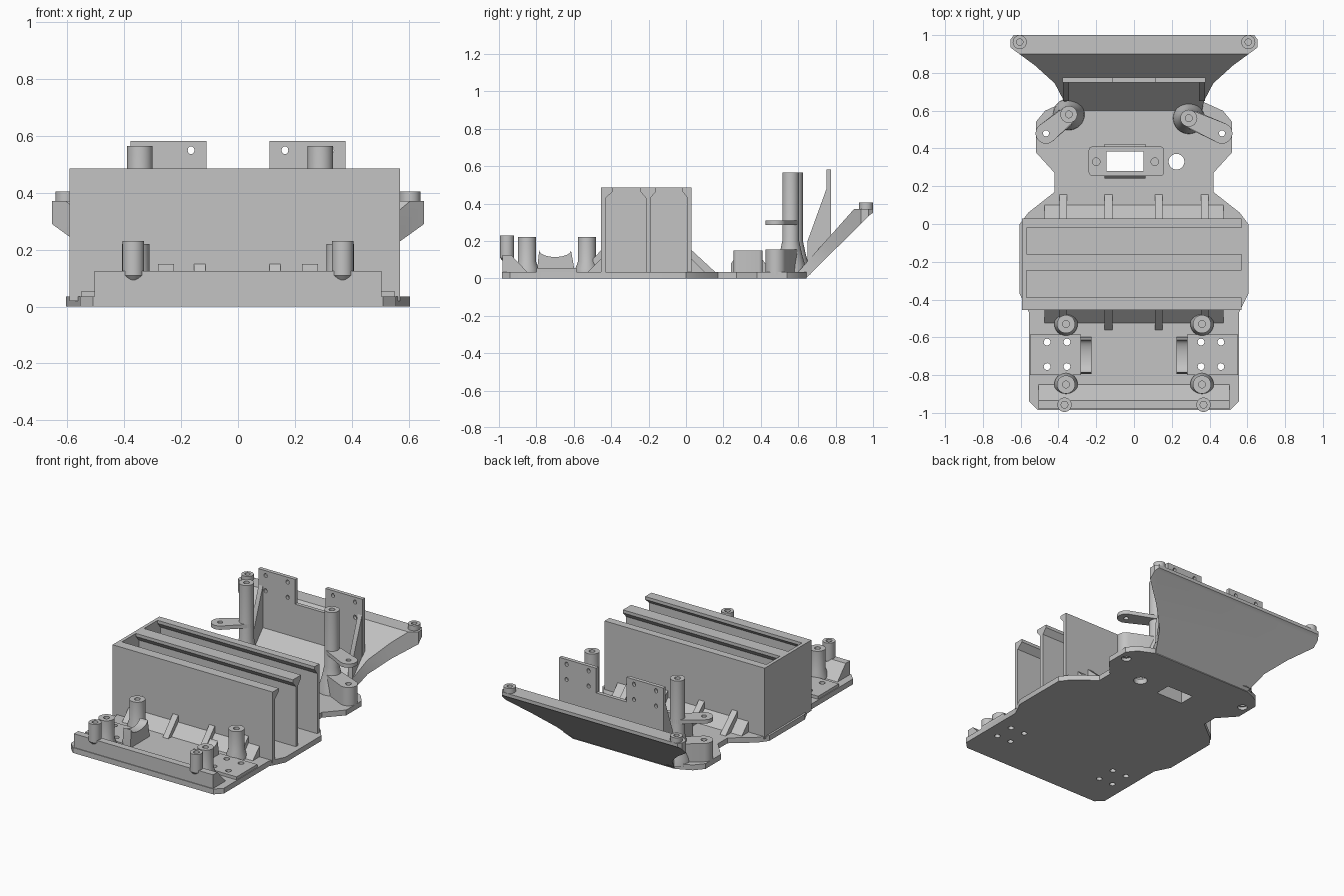
import bpy, bmesh, math
from mathutils import Vector

if "Cube" in bpy.data.objects:
    bpy.data.objects.remove(bpy.data.objects["Cube"], do_unlink=True)

grey = bpy.data.materials.new("plain_grey")
grey.use_nodes = True
COLOUR = (0.55, 0.55, 0.55, 1)
grey.diffuse_color = COLOUR
grey.node_tree.nodes["Principled BSDF"].inputs["Base Color"].default_value = COLOUR
FLOOR = 0.035
parts = []


def finish(name, bm):
    bmesh.ops.recalc_face_normals(bm, faces=bm.faces)
    mesh = bpy.data.meshes.new(name)
    bm.to_mesh(mesh)
    bm.free()
    mesh.materials.append(grey)
    obj = bpy.data.objects.new(name, mesh)
    bpy.context.collection.objects.link(obj)
    parts.append(obj)
    return obj


def prism(name, points, lo, hi, axis="z"):
    """Extrude a 2D outline along z (points x,y), x (points y,z) or y (points x,z)."""
    place = {"z": lambda p: (p[0], p[1], lo),
             "x": lambda p: (lo, p[0], p[1]),
             "y": lambda p: (p[0], lo, p[1])}[axis]
    bm = bmesh.new()
    face = bm.faces.new([bm.verts.new(place(p)) for p in points])
    new = bmesh.ops.extrude_face_region(bm, geom=[face])["geom"]
    step = Vector([hi - lo if a == axis else 0 for a in "xyz"])
    bmesh.ops.translate(bm, vec=step, verts=[v for v in new if isinstance(v, bmesh.types.BMVert)])
    return finish(name, bm)


def box(name, x0, x1, y0, y1, z0, z1):
    return prism(name, [(x0, y0), (x1, y0), (x1, y1), (x0, y1)], z0, z1)


def lathe(name, x, y, profile, sides=32):
    """Turn a (radius, height) profile about a vertical axis."""
    bm = bmesh.new()
    verts = [bm.verts.new((x + r, y, z)) for r, z in profile]
    edges = [bm.edges.new(pair) for pair in zip(verts, verts[1:])]
    bmesh.ops.spin(bm, geom=verts + edges, cent=(x, y, 0), axis=(0, 0, 1),
                   angle=2 * math.pi, steps=sides)
    bmesh.ops.remove_doubles(bm, verts=bm.verts, dist=1e-5)
    return finish(name, bm)


def rod(x, y, r, z0=-0.1, z1=1.0):
    return lathe("hole", x, y, [(0, z0), (r, z0), (r, z1), (0, z1)], 20)


def post(name, x, y, r, top, base, bore=0.018):
    """Upright post with a shaped foot and a blind screw hole."""
    return lathe(name, x, y, base + [(r, top), (bore, top), (bore, top - 0.05), (0, top - 0.05)])


def capsule(a, b, ra, rb):
    """Outline around two circles."""
    ang = math.atan2(b[1] - a[1], b[0] - a[0])
    pts = []
    for c, r, start in ((a, ra, ang + math.pi / 2), (b, rb, ang - math.pi / 2)):
        pts += [(c[0] + r * math.cos(start + math.pi * i / 12),
                 c[1] + r * math.sin(start + math.pi * i / 12)) for i in range(13)]
    return pts


def mirrored(half):
    return half + [(-x, y) for x, y in reversed(half)]


def cut(obj, tools, operation="DIFFERENCE"):
    bpy.context.view_layer.objects.active = obj
    for tool in tools:
        tool.hide_render = True
        mod = obj.modifiers.new("cut", "BOOLEAN")
        mod.operation, mod.solver, mod.object = operation, "EXACT", tool
        bpy.ops.object.modifier_apply(modifier=mod.name)
        parts.remove(tool)
        bpy.data.objects.remove(tool, do_unlink=True)


# Base plate with its through holes
plate = prism("base_plate", mirrored([
    (0.51, -0.985), (0.555, -0.94), (0.555, -0.47), (0.605, -0.37), (0.605, 0.0), (0.56, 0.06),
    (0.42, 0.17), (0.42, 0.27), (0.52, 0.38), (0.52, 0.54), (0.47, 0.6), (0.37, 0.645)]), 0, FLOOR)
pad_holes = [(x, y) for x in (0.355, 0.46) for y in (-0.625, -0.755)]
tools = [rod(s * x, y, 0.018) for s in (-1, 1) for x, y in pad_holes]
tools += [rod(s * 0.465, 0.48, 0.03) for s in (-1, 1)]
tools += [rod(0.225, 0.33, 0.042), box("hole", -0.145, 0.05, 0.28, 0.385, -0.1, 0.3)]
cut(plate, tools)

# Front bumper lip with sloped back
prism("front_bumper", [(-0.98, 0.02), (-0.98, 0.125), (-0.935, 0.125), (-0.85, FLOOR),
                       (-0.85, 0.02)], -0.505, 0.505, "x")

# Open-topped compartment: three flanged walls and one closed end
prism("front_wall", [(-0.455, 0.02), (-0.43, 0.02), (-0.43, 0.43), (-0.39, 0.465),
                     (-0.39, 0.485), (-0.455, 0.485)], -0.585, 0.57, "x")
prism("middle_wall", [(-0.215, 0.02), (-0.19, 0.02), (-0.19, 0.43), (-0.16, 0.465), (-0.16, 0.485),
                      (-0.245, 0.485), (-0.245, 0.465), (-0.215, 0.43)], -0.585, 0.57, "x")
prism("rear_wall", [(0.03, 0.02), (0.03, 0.485), (-0.02, 0.485), (-0.02, 0.465),
                    (0.008, 0.43), (0.008, 0.02)], -0.585, 0.57, "x")
box("end_wall", -0.592, -0.57, -0.455, 0.03, 0.02, 0.485)

# Fillets and ribs bracing the walls
for name, y, d, reach in (("front", -0.45, -1, 0.11), ("rear", 0.025, 1, 0.13)):
    prism(name + "_fillet", [(y, 0.02), (y, 0.11), (y + d * 0.075, FLOOR), (y + d * 0.075, 0.02)],
          -0.475, 0.475, "x")
    for x in (-0.375, -0.135, 0.13, 0.375):
        prism(name + "_rib", [(y, 0.02), (y, 0.155), (y + d * reach, FLOOR), (y + d * reach, 0.02)],
              x - 0.02, x + 0.02, "x")

for s, side in ((-1, "right"), (1, "left")):
    # Front posts
    foot = [(0, 0.02), (0.062, 0.02), (0.062, 0.05), (0.048, 0.09)]
    post(side + "_mount_post", s * 0.36, -0.53, 0.048, 0.22, foot)
    post(side + "_front_post", s * 0.36, -0.85, 0.048, 0.22, foot)
    post(side + "_bumper_post", s * 0.368, -0.957, 0.038, 0.23,
         [(0, 0.087), (0.022, 0.092), (0.038, 0.11)])

    # Drilled pad and curved saddle
    x0, x1 = sorted((s * 0.28, s * 0.55))
    cut(box(side + "_pad", x0, x1, -0.8, -0.585, 0.03, 0.055),
        [rod(s * x, y, 0.018) for x, y in pad_holes])
    arc = [(-0.7 + 0.085 * math.cos(a), 0.15 - 0.036 * math.sin(a))
           for a in [math.pi * i / 14 for i in range(15)]]
    x0, x1 = sorted((s * 0.225, s * 0.282))
    prism(side + "_saddle", arc + [(-0.795, 0.055), (-0.795, 0.02), (-0.598, 0.02), (-0.598, 0.055)],
          x0, x1, "x")

    # Rear tall post with swing arm and foot boss
    px, py = (-0.345, 0.58) if s < 0 else (0.29, 0.56)
    end = (s * 0.466, 0.48)
    post(side + "_tall_post", px, py, 0.045, 0.565,
         [(0, 0.02), (0.085, 0.02), (0.08, 0.06), (0.06, 0.13), (0.045, 0.2)])
    arm = prism(side + "_arm", capsule((px, py), end, 0.045, 0.055), 0.285, 0.31)
    cut(arm, [rod(*end, 0.016)])
    boss = prism(side + "_foot_boss", capsule((px, py), end, 0.05, 0.055), 0.02, 0.155)
    cut(boss, [rod(*end, 0.018)])

    # Gusset behind the mounting panel and boss at the ramp corner
    prism(side + "_gusset", [(0.755, 0.49), (0.65, 0.2), (0.65, 0.07), (0.755, 0.18)],
          s * 0.36 - 0.015, s * 0.36 + 0.015, "x")
    lathe(side + "_corner_boss", s * 0.605, 0.963, [(0, 0.36), (0.037, 0.36), (0.037, 0.405),
                                                    (0.017, 0.405), (0.017, 0.377), (0, 0.377)])

# Rear block with a window and two screw holes
block = box("rear_block", -0.24, 0.16, 0.255, 0.41, 0.02, 0.15)
bm = bmesh.new()
bm.from_mesh(block.data)
upright = [e for e in bm.edges if abs(e.verts[0].co.z - e.verts[1].co.z) > 0.1]
bmesh.ops.bevel(bm, geom=upright, offset=0.02, segments=4, affect="EDGES", profile=0.5)
bm.to_mesh(block.data)
bm.free()
cut(block, [box("hole", -0.145, 0.05, 0.28, 0.385, -0.1, 0.3),
            rod(-0.2, 0.33, 0.02, 0.06), rod(0.11, 0.33, 0.02, 0.06)])
for name, y, d in (("front", 0.256, -1), ("rear", 0.409, 1)):
    prism("block_" + name + "_fillet", [(y, 0.02), (y, 0.1), (y + d * 0.015, 0.08),
                                        (y + d * 0.015, 0.02)], -0.155, 0.06, "x")

# Sloped rear ramp with a flat lip: side profile trimmed by its plan outline
ramp = prism("rear_ramp", [(0.6, 0.0), (0.64, 0.0), (0.985, 0.34), (1.0, 0.35), (1.0, 0.372),
                           (0.9, 0.372), (0.6, FLOOR)], -0.8, 0.8, "x")
plan = prism("ramp_plan", mirrored([(0.35, 0.55), (0.37, 0.65), (0.42, 0.745), (0.525, 0.84),
                                    (0.655, 0.935), (0.655, 0.975), (0.63, 1.01)]), -0.2, 0.6)
cut(ramp, [plan], "INTERSECT")

# Notched mounting panel with screw holes
panel = prism("mounting_panel", mirrored([(0.378, 0.17), (0.378, 0.582), (0.11, 0.582), (0.11, 0.42)]),
              0.75, 0.775, "y")
drills = []
for x in (-0.325, -0.165, 0.165, 0.325):
    for z in (0.45, 0.55):
        ring = [(x + 0.012 * math.cos(a), z + 0.014 * math.sin(a))
                for a in [math.pi * i / 6 for i in range(12)]]
        drills.append(prism("hole", ring, 0.6, 0.9, "y"))
cut(panel, drills)

# Smooth round surfaces, keep edges crisp
bpy.ops.object.select_all(action="DESELECT")
for obj in parts:
    obj.select_set(True)
bpy.context.view_layer.objects.active = plate
bpy.ops.object.shade_smooth_by_angle(angle=math.radians(30))
